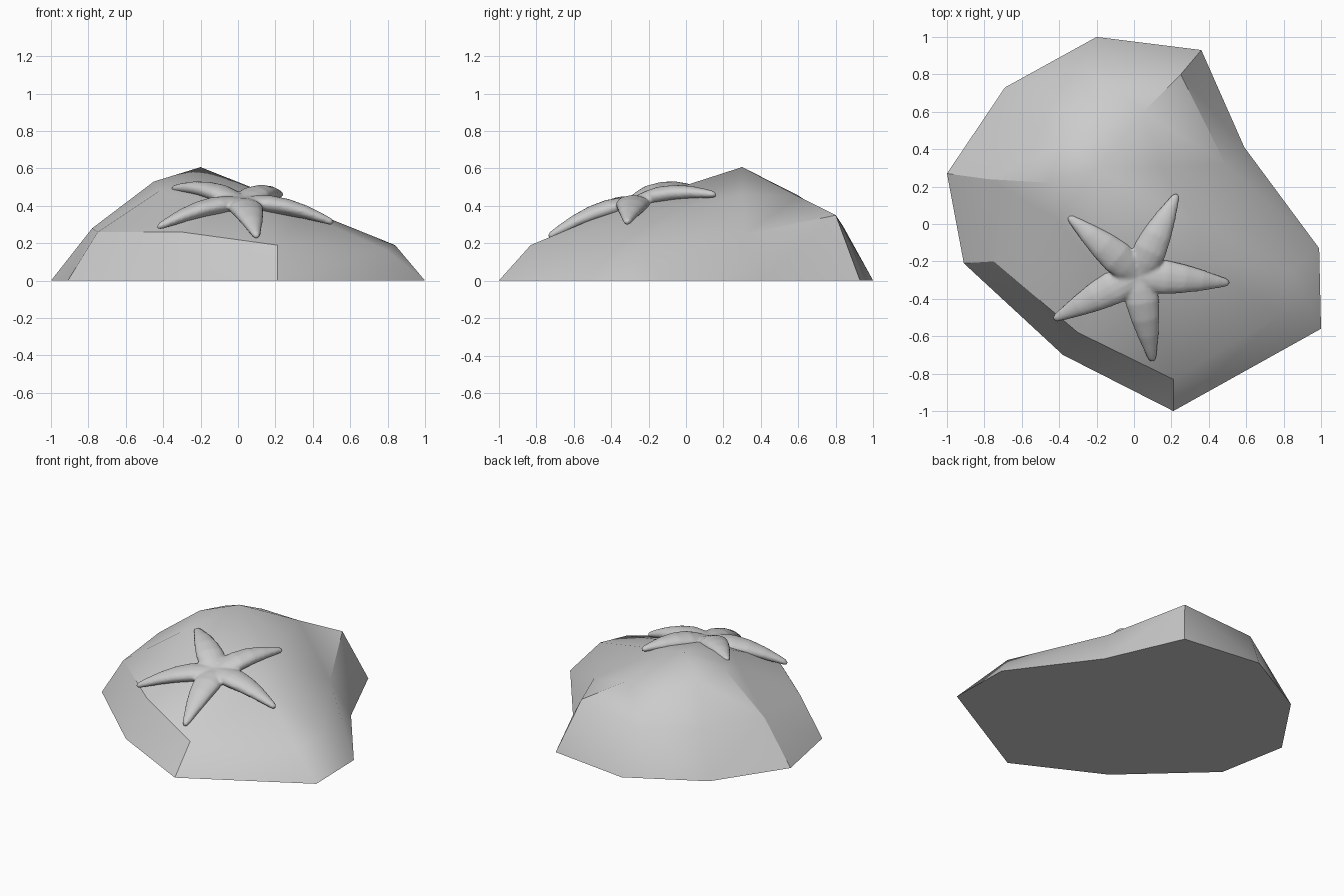
import bpy, bmesh, math
from mathutils import Vector

if "Cube" in bpy.data.objects:
    bpy.data.objects.remove(bpy.data.objects["Cube"])


def finish(bm, name):
    bmesh.ops.recalc_face_normals(bm, faces=bm.faces)
    me = bpy.data.meshes.new(name)
    bm.to_mesh(me)
    bm.free()
    ob = bpy.data.objects.new(name, me)
    bpy.context.collection.objects.link(ob)
    return ob


def smooth(ob, angle):
    bpy.ops.object.select_all(action='DESELECT')
    ob.select_set(True)
    bpy.context.view_layer.objects.active = ob
    bpy.ops.object.shade_smooth_by_angle(angle=math.radians(angle))


def bridge(bm, a, b):
    n = len(a)
    for i in range(n):
        bm.faces.new((a[i], a[(i + 1) % n], b[(i + 1) % n], b[i]))


# Rock: ten-sided base, shoulder ring, upper ring and a single peak
base = [(-.20, 1, 0), (.36, .93, 0), (.59, .41, 0), (.99, -.13, 0), (1, -.56, 0),
        (.21, -1, 0), (-.38, -.70, 0), (-.91, -.21, 0), (-1, .27, 0), (-.69, .73, 0)]
shoulder = [(-.26, .84, .29), (.25, .80, .35), (.49, .32, .25), (.84, -.25, .19), (.79, -.48, .165),
            (.21, -.83, .19), (-.30, -.58, .26), (-.75, -.20, .26), (-.78, .24, .28), (-.56, .62, .29)]
upper = [(-.23, .60, .455), (.05, .60, .45), (.15, .30, .46), (.32, .02, .40), (.35, -.20, .36),
         (.05, -.28, .42), (-.22, -.20, .44), (-.42, .03, .48), (-.45, .22, .53), (-.40, .42, .50)]
bm = bmesh.new()
rings = [[bm.verts.new(p) for p in ring] for ring in (base, shoulder, upper)]
bm.faces.new(rings[0])
bridge(bm, rings[0], rings[1])
bridge(bm, rings[1], rings[2])
peak = bm.verts.new((-.20, .30, .607))
for i in range(10):
    bm.faces.new((rings[2][i], rings[2][(i + 1) % 10], peak))
bmesh.ops.triangulate(bm, faces=[f for f in bm.faces if len(f.verts) == 4])
rock = finish(bm, "rock")
smooth(rock, 32)

# Starfish: five tapered arms draped over the rock, fused together
centre = Vector((.02, -.27, .415))
tips = [(-.35, .04, .495), (.23, .16, .46), (.51, -.315, .31), (.10, -.735, .235), (-.43, -.51, .285)]
profile = [(0, .06, .035), (.15, .085, .045), (.3, .092, .05), (.5, .078, .045),
           (.7, .057, .036), (.88, .034, .025), (.97, .022, .018), (1, .010, .010)]
SIDES = 14
bm = bmesh.new()
for tip in tips:
    run = Vector(tip) - centre
    side = Vector((-run.y, run.x, 0)).normalized()
    up = run.cross(side).normalized()
    prev = None
    for t, w, h in profile:
        c = centre + run * t + Vector((0, 0, .03 * math.sin(math.pi * t)))
        ring = []
        for k in range(SIDES):
            a = 2 * math.pi * k / SIDES
            ring.append(bm.verts.new(c + side * w * math.cos(a) + up * h * math.sin(a)))
        if prev:
            bridge(bm, prev, ring)
        else:
            bm.faces.new(ring)
        prev = ring
    bm.faces.new(prev)
starfish = finish(bm, "starfish")
fuse = starfish.modifiers.new("fuse", 'REMESH')
fuse.mode = 'VOXEL'
fuse.voxel_size = .01
fuse.use_smooth_shade = True
soften = starfish.modifiers.new("soften", 'SMOOTH')
soften.factor = .5
soften.iterations = 3
